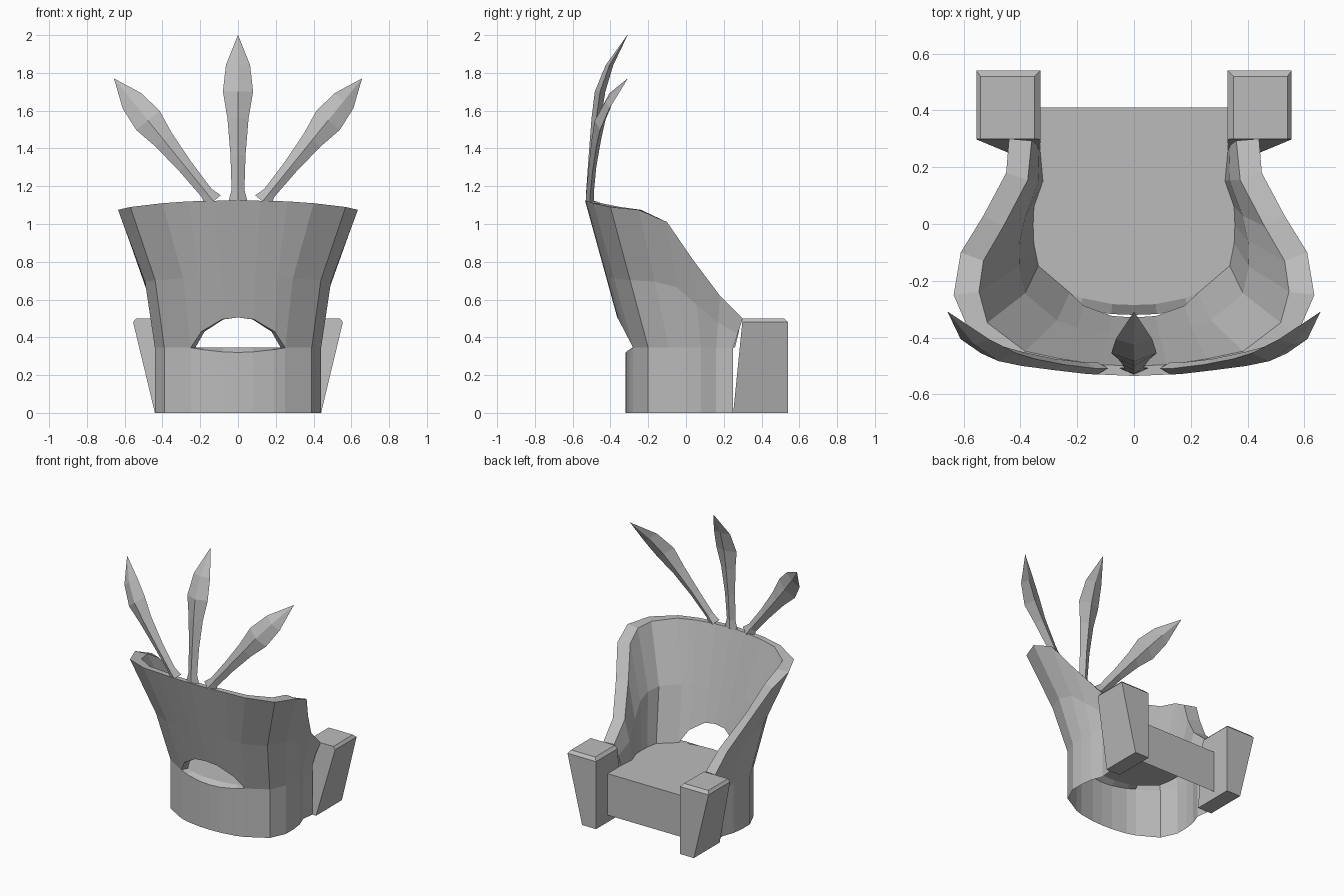
import bpy, bmesh
from math import sin, cos, radians
from mathutils import Vector

cube = bpy.data.objects.get("Cube")
if cube:
    bpy.data.objects.remove(cube)

grey = bpy.data.materials.new("plain grey")
grey.use_nodes = True
grey.diffuse_color = (0.5, 0.5, 0.5, 1)
grey.node_tree.nodes["Principled BSDF"].inputs["Base Color"].default_value = (0.5, 0.5, 0.5, 1)

SEAT = 0.345


def finish(bm, name, recalc=True):
    bmesh.ops.remove_doubles(bm, verts=bm.verts, dist=0.0005)
    if recalc:
        bmesh.ops.recalc_face_normals(bm, faces=bm.faces)
    mesh = bpy.data.meshes.new(name)
    bm.to_mesh(mesh)
    bm.free()
    mesh.materials.append(grey)
    obj = bpy.data.objects.new(name, mesh)
    bpy.context.collection.objects.link(obj)
    return obj


def add_face(bm, points):
    unique = []
    for p in points:
        if all((p - q).length > 0.0005 for q in unique):
            unique.append(p)
    if len(unique) > 2:
        bm.faces.new([bm.verts.new(p) for p in unique])


# Half plan of the wrapping back: base x, y, rim x, y, z, wall thickness
half = [
    (0, -.32, 0, -.535, 1.125, .035),
    (.08, -.317, .12, -.53, 1.123, .035),
    (.19, -.30, .26, -.515, 1.12, .04),
    (.25, -.28, .40, -.49, 1.11, .045),
    (.39, -.20, .57, -.40, 1.09, .075),
    (.44, -.09, .635, -.25, 1.075, .09),
    (.44, 0, .61, -.10, 1.01, .085),
    (.43, .08, .53, .03, .82, .08),
    (.40, .16, .45, .18, .62, .08),
    (.41, .25, .44, .30, .50, .08),
]
arch = [.505, .495, .43]      # opening height at the first stations
ledge = [.32, .323, .335]     # sill height at the same stations
stations = [(i, -1) for i in range(len(half) - 1, 0, -1)] + [(i, 1) for i in range(len(half))]


def outer_rows(i, side):
    bx, by, tx, ty, tz, _ = half[i]
    sill = ledge[i] if i < len(ledge) else SEAT
    head = arch[i] if i < len(arch) else SEAT
    mid = SEAT + (tz - SEAT) * .48
    f = (head - SEAT) / (mid - SEAT)
    mx, my = bx + (tx - bx) * .27, by + (ty - by) * .48
    rows = [(bx, by, 0), (bx, by, sill),
            (bx + (mx - bx) * f, by + (my - by) * f, head),
            (mx, my, mid), (tx, ty, tz)]
    return [Vector((x * side, y, z)) for x, y, z in rows]


outer = [outer_rows(i, s) for i, s in stations]
inner = []
for k, (i, side) in enumerate(stations):
    before, after = outer[max(k - 1, 0)], outer[min(k + 1, len(outer) - 1)]
    column = []
    for r, p in enumerate(outer[k]):
        run = after[r] - before[r]
        normal = Vector((-run.y, run.x, 0)).normalized()
        q = p + normal * half[i][5]
        if r == 1:
            q.z = SEAT
        column.append(q)
    inner.append(column)

# Back shell with the arched opening
bm = bmesh.new()
for k in range(len(stations) - 1):
    a, b, c, d = outer[k], outer[k + 1], inner[k], inner[k + 1]
    for r in (0, 2, 3):
        add_face(bm, [a[r], b[r], b[r + 1], a[r + 1]])
    for r in (2, 3):
        add_face(bm, [c[r], c[r + 1], d[r + 1], d[r]])
    add_face(bm, [a[4], b[4], d[4], c[4]])
    if stations[k][0] < 4 and stations[k + 1][0] < 4:
        add_face(bm, [a[2], c[2], d[2], b[2]])
        add_face(bm, [a[1], b[1], d[1], c[1]])
finish(bm, "back_shell")

# Seat top with its drop panel
bm = bmesh.new()
edge = [c[1] for c in inner]
front = [Vector((x, .41, SEAT)) for x in (.34, -.34)]
add_face(bm, edge + front)
low = [Vector((p.x, p.y, .05)) for p in front]
add_face(bm, [front[0], low[0], low[1], front[1]])
finish(bm, "seat")

# Flared arm posts
for side, name in ((1, "left_arm_post"), (-1, "right_arm_post")):
    bm = bmesh.new()
    bottom = [(.33, .25), (.44, .25), (.44, .54), (.33, .54)]
    top = [(.33, .30), (.56, .30), (.56, .54), (.33, .54)]
    lo = [Vector((x * side, y, 0)) for x, y in bottom]
    hi = [Vector((x * side, y, .5)) for x, y in top]
    add_face(bm, lo)
    add_face(bm, hi)
    for n in range(4):
        m = (n + 1) % 4
        add_face(bm, [lo[n], lo[m], hi[m], hi[n]])
    bmesh.ops.remove_doubles(bm, verts=bm.verts, dist=0.0005)
    rim = [e for e in bm.edges if all(v.co.z > .4 for v in e.verts)
           and not all(v.co.y < .35 for v in e.verts)]
    bmesh.ops.bevel(bm, geom=rim, offset=.02, segments=1, affect="EDGES")
    finish(bm, name)

# Fan of plumes: distance along, half width, depth position, half thickness
plume = [(0, .05, -.508, .022), (.07, .034, -.508, .02), (.28, .04, -.495, .02),
         (.5, .056, -.475, .025), (.66, .08, -.455, .028), (.82, .064, -.405, .02),
         (1, .001, -.31, .001)]
for name, base_x, angle, length in (("left_plume", .13, 39, .835),
                                    ("middle_plume", 0, 0, .88),
                                    ("right_plume", -.13, -39, .835)):
    bm = bmesh.new()
    along = Vector((sin(radians(angle)), 0, cos(radians(angle))))
    across = Vector((along.z, 0, -along.x))
    rings = []
    for t, w, y, thick in plume:
        centre = Vector((base_x, y, 1.12)) + along * (t * length)
        depth = Vector((0, thick, 0))
        rings.append([centre + across * w, centre + depth,
                      centre - across * w, centre - depth])
    for a, b in zip(rings, rings[1:]):
        for n in range(4):
            m = (n + 1) % 4
            add_face(bm, [a[n], a[m], b[m], b[n]])
    add_face(bm, rings[0])
    finish(bm, name)
